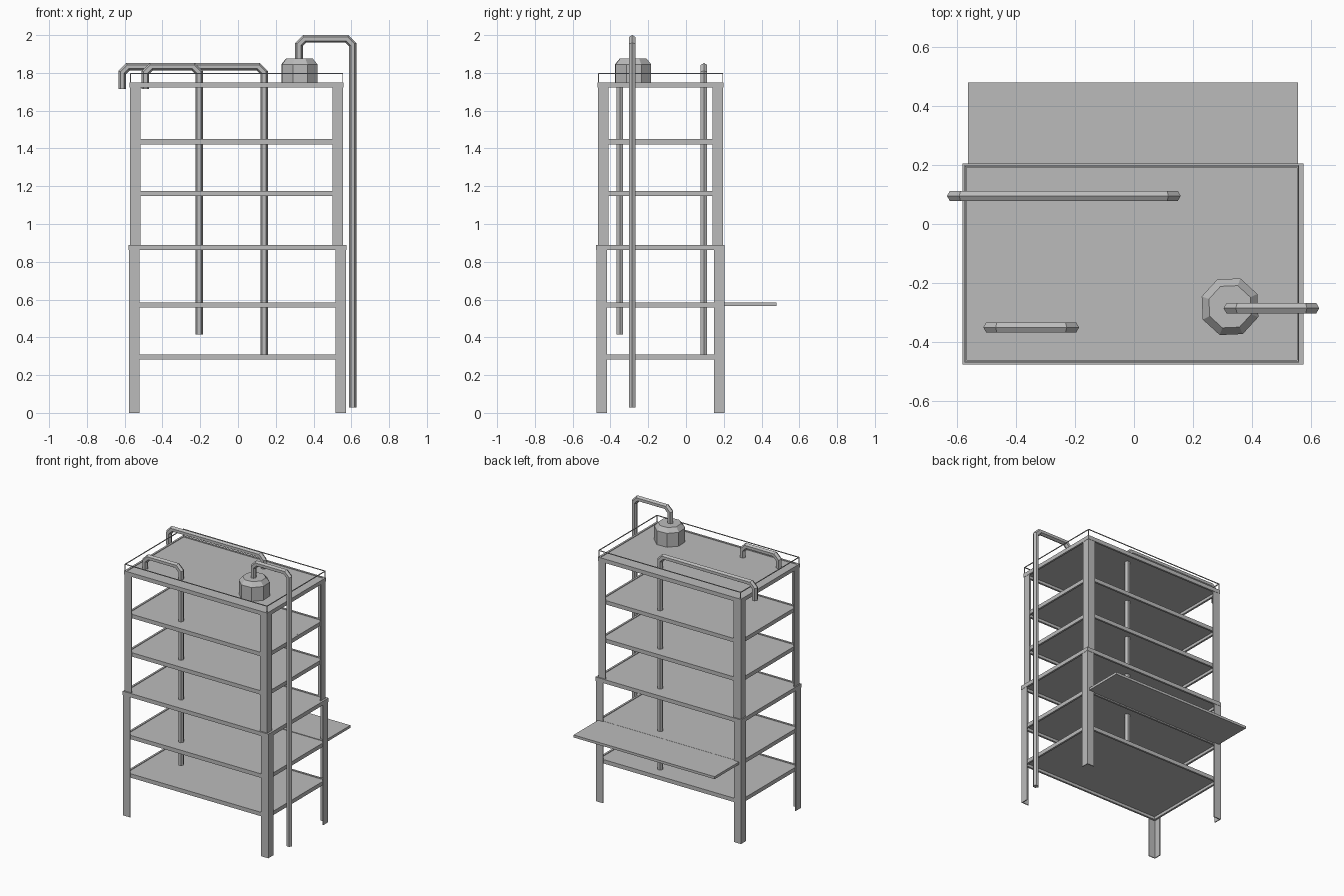
import bpy, bmesh, math
from mathutils import Vector

cube = bpy.data.objects.get("Cube")
if cube:
    bpy.data.objects.remove(cube, do_unlink=True)

steel = bpy.data.materials.new("plain_grey")
steel.use_nodes = True
GREY = (0.5, 0.5, 0.5, 1)
steel.diffuse_color = GREY
steel.node_tree.nodes["Principled BSDF"].inputs["Base Color"].default_value = GREY


def finish(name, bm):
    bmesh.ops.recalc_face_normals(bm, faces=bm.faces)
    mesh = bpy.data.meshes.new(name)
    bm.to_mesh(mesh)
    bm.free()
    mesh.materials.append(steel)
    obj = bpy.data.objects.new(name, mesh)
    bpy.context.collection.objects.link(obj)
    return obj


def add_box(bm, x0, x1, y0, y1, z0, z1):
    verts = bmesh.ops.create_cube(bm, size=1)["verts"]
    for v in verts:
        v.co = ((x0 + x1) / 2 + v.co.x * (x1 - x0),
                (y0 + y1) / 2 + v.co.y * (y1 - y0),
                (z0 + z1) / 2 + v.co.z * (z1 - z0))


def add_ring(bm, x0, x1, y0, y1, z0, z1, t):
    """Rectangular frame of four bars."""
    add_box(bm, x0, x1, y0, y0 + t, z0, z1)
    add_box(bm, x0, x1, y1 - t, y1, z0, z1)
    add_box(bm, x0, x0 + t, y0 + t, y1 - t, z0, z1)
    add_box(bm, x1 - t, x1, y0 + t, y1 - t, z0, z1)


def angle_leg(name, x, y, sx, sy, z0, z1, w=0.056, t=0.006):
    """L-section post; the outer corner is at x, y and opens along sx, sy."""
    bm = bmesh.new()
    outline = [(0, 0), (w, 0), (w, t), (t, t), (t, w), (0, w)]
    face = bm.faces.new([bm.verts.new((x + sx * a, y + sy * b, z0)) for a, b in outline])
    ext = bmesh.ops.extrude_face_region(bm, geom=[face])["geom"]
    bmesh.ops.translate(bm, vec=(0, 0, z1 - z0),
                        verts=[g for g in ext if isinstance(g, bmesh.types.BMVert)])
    finish(name, bm)


def pipe(name, y, corners, r=0.02, cut=0.03):
    """Six-sided pipe along a path in the xz plane with chamfered bends."""
    pts = [Vector((x, z)) for x, z in corners]
    path = [pts[0]]
    for a, b, c in zip(pts, pts[1:], pts[2:]):
        path += [b + (a - b).normalized() * cut, b + (c - b).normalized() * cut]
    path.append(pts[-1])
    bm = bmesh.new()
    rings = []
    for i, p in enumerate(path):
        d_in = (p - path[max(i - 1, 0)]).normalized()
        d_out = (path[min(i + 1, len(path) - 1)] - p).normalized()
        tangent = (d_in + d_out).normalized()
        along = d_in if d_in.length else d_out
        n = Vector((-tangent.y, tangent.x)) / tangent.dot(along)
        ring = []
        for k in range(6):
            a = k * math.pi / 3
            q = p + n * r * math.cos(a)
            ring.append(bm.verts.new((q.x, y + r * math.sin(a), q.y)))
        rings.append(ring)
    for r0, r1 in zip(rings, rings[1:]):
        for k in range(6):
            j = (k + 1) % 6
            bm.faces.new((r0[k], r0[j], r1[j], r1[k]))
    bm.faces.new(rings[0])
    bm.faces.new(rings[-1])
    finish(name, bm)


# Corner posts, in a wider lower and a slimmer upper tier
LOWER = (-0.578, 0.572, -0.474, 0.203)
UPPER = (-0.572, 0.557, -0.466, 0.197)
for tier, (x0, x1, y0, y1), z0, z1 in (("lower", LOWER, 0, 0.88), ("upper", UPPER, 0.88, 1.74)):
    for side, x, sx in (("right", x0, 1), ("left", x1, -1)):
        for end, y, sy in (("front", y0, 1), ("back", y1, -1)):
            angle_leg(f"{tier}_post_{end}_{side}", x, y, sx, sy, z0, z1)

# Floors, each a thin plate in an edge frame
levels = [(0.31, LOWER, 0.007), (0.585, LOWER, 0.007), (0.89, LOWER, -0.002),
          (1.175, UPPER, 0.007), (1.45, UPPER, 0.007), (1.75, UPPER, -0.002)]
for i, (top, (x0, x1, y0, y1), inset) in enumerate(levels, 1):
    e = inset
    bm = bmesh.new()
    add_ring(bm, x0 + e, x1 - e, y0 + e, y1 - e, top - 0.028, top, 0.014)
    finish(f"floor_frame_{i}", bm)
    bm = bmesh.new()
    e += 0.012
    add_box(bm, x0 + e, x1 - e, y0 + e, y1 - e, top - 0.008, top - 0.004)
    finish(f"floor_plate_{i}", bm)

# Rear canopy
bm = bmesh.new()
add_box(bm, -0.562, 0.555, 0.19, 0.479, 0.566, 0.584)
finish("rear_canopy", bm)

# Roof railing
x0, x1, y0, y1 = UPPER
bm = bmesh.new()
add_ring(bm, x0, x1, y0, y1, 1.794, 1.799, 0.005)
for x in (x0, x1 - 0.005):
    for y in (y0, y1 - 0.005):
        add_box(bm, x, x + 0.005, y, y + 0.005, 1.745, 1.796)
finish("roof_railing", bm)

# Roof tank: eight-sided drum with a sloped shoulder
bm = bmesh.new()
rings = []
for radius, z in ((0.102, 1.744), (0.102, 1.845), (0.076, 1.875)):
    rings.append([bm.verts.new((0.325 + radius * math.cos(a), -0.28 + radius * math.sin(a), z))
                  for a in (math.radians(25 + 45 * k) for k in range(8))])
for r0, r1 in zip(rings, rings[1:]):
    for k in range(8):
        j = (k + 1) % 8
        bm.faces.new((r0[k], r0[j], r1[j], r1[k]))
bm.faces.new(rings[0])
bm.faces.new(rings[-1])
finish("roof_tank", bm)

# Pipes
pipe("tank_pipe", -0.285, [(0.607, 0.028), (0.607, 1.98), (0.323, 1.98), (0.323, 1.865)])
pipe("back_pipe", 0.095, [(0.138, 0.304), (0.138, 1.832), (-0.613, 1.832), (-0.613, 1.716)])
pipe("front_pipe", -0.35, [(-0.206, 0.415), (-0.206, 1.832), (-0.49, 1.832), (-0.49, 1.716)])
